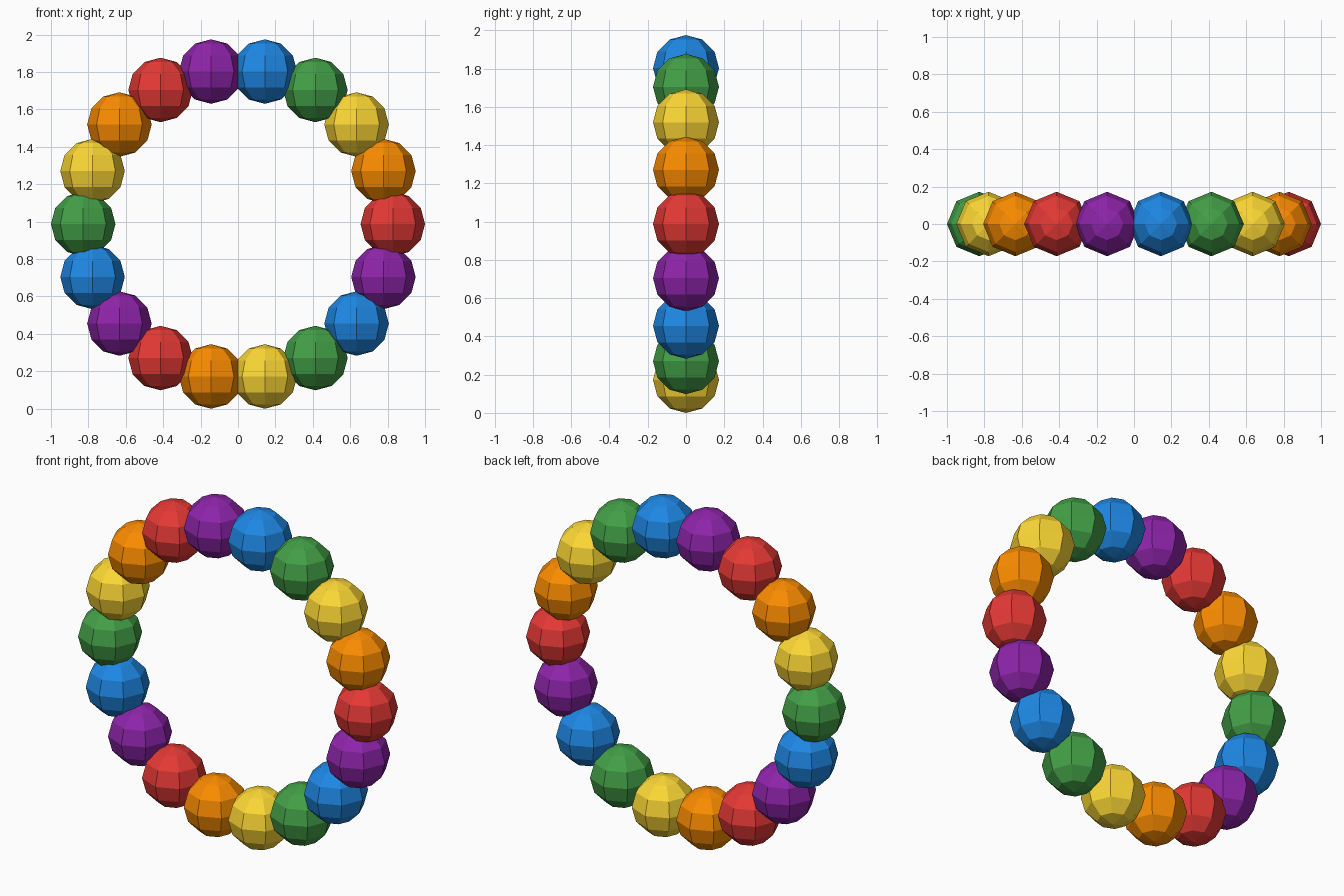
import bpy
from math import sin, cos, radians

if "Cube" in bpy.data.objects:
    bpy.data.objects.remove(bpy.data.objects["Cube"])

COUNT = 18
RING_R = 0.8276
BEAD_R = 0.1724
CENTRE_Z = RING_R * sin(radians(80)) + BEAD_R

PALETTE = [
    ("red", "E53935"), ("orange", "FB8C00"), ("yellow", "FDD835"),
    ("green", "43A047"), ("blue", "1E88E5"), ("purple", "8E24AA"),
]


def linear(c):
    return c / 12.92 if c <= 0.04045 else ((c + 0.055) / 1.055) ** 2.4


def make_material(name, code):
    mat = bpy.data.materials.new(name)
    rgb = [linear(int(code[i:i + 2], 16) / 255) for i in (0, 2, 4)]
    mat.diffuse_color = (*rgb, 1)
    mat.use_nodes = True
    mat.node_tree.nodes["Principled BSDF"].inputs["Base Color"].default_value = mat.diffuse_color
    return mat


materials = [make_material(n, c) for n, c in PALETTE]

# Upright ring of low-poly beads, colours repeating in order
for i in range(COUNT):
    a = radians(i * 360 / COUNT)
    bpy.ops.mesh.primitive_uv_sphere_add(
        segments=8, ring_count=6, radius=BEAD_R,
        location=(RING_R * cos(a), 0, CENTRE_Z + RING_R * sin(a)))
    bead = bpy.context.object
    k = i % len(PALETTE)
    bead.name = f"{PALETTE[k][0]}_bead_{i + 1:02d}"
    bead.data.materials.append(materials[k])
